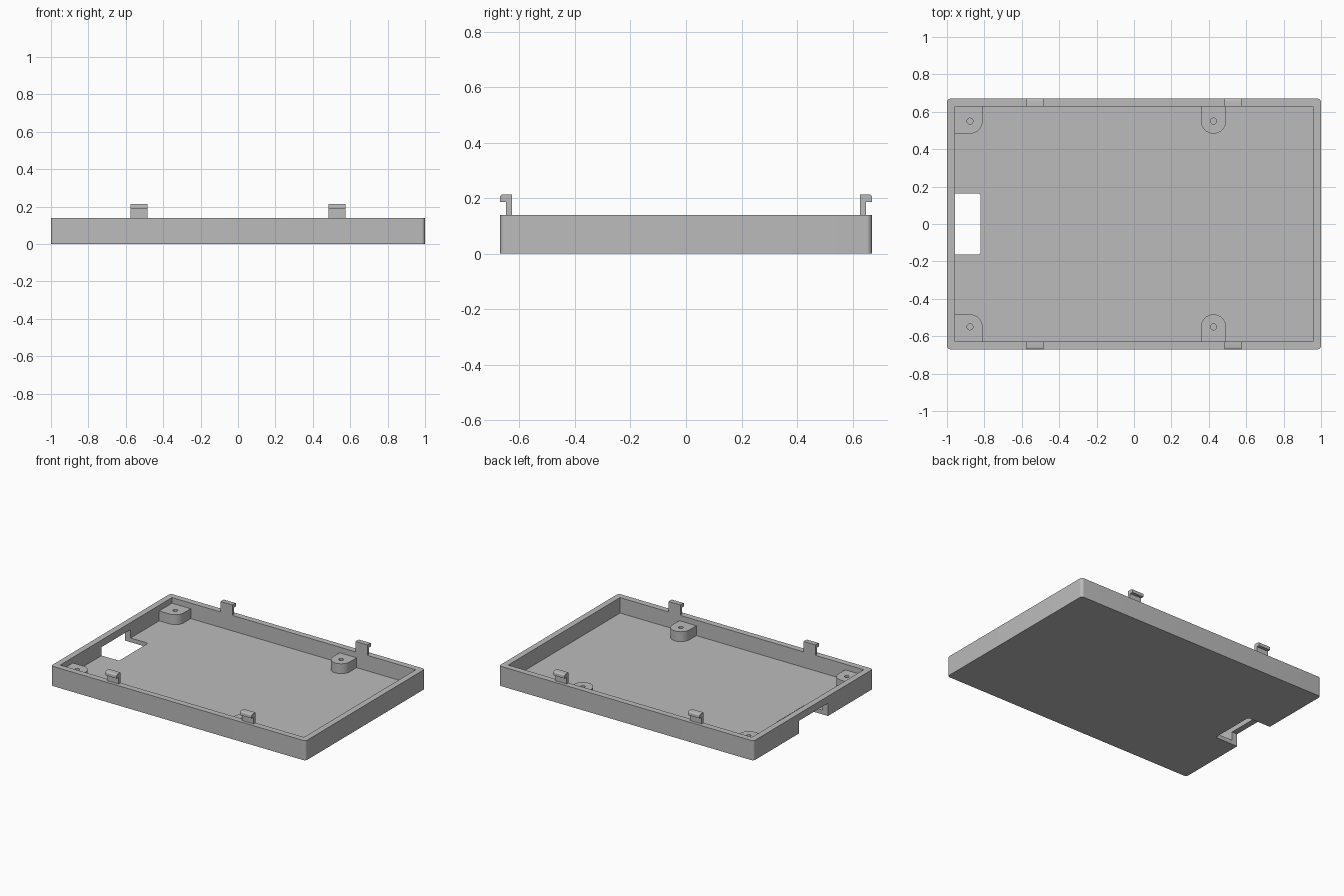
import bpy, bmesh, math
from mathutils import Vector

cube = bpy.data.objects.get("Cube")
if cube:
    bpy.data.objects.remove(cube, do_unlink=True)

# Overall sizes
HX, HY, WALL = 1.0, 0.67, 0.043
IX, IY = HX - WALL, HY - WALL
RIM, FLOOR, BOSS_TOP = 0.14, 0.03, 0.1
BOSS_R, BOSS_Y = 0.067, 0.55

grey = bpy.data.materials.new("plain grey")
grey.use_nodes = True
colour = (0.5, 0.5, 0.5, 1)
grey.diffuse_color = colour
grey.node_tree.nodes["Principled BSDF"].inputs["Base Color"].default_value = colour


def rounded(corners, steps=8):
    """Outline from (x, y, radius) right-angled corners."""
    out = []
    for i, (x, y, r) in enumerate(corners):
        p = Vector((x, y))
        if r == 0:
            out.append(p)
            continue
        a = (Vector(corners[i - 1][:2]) - p).normalized()
        b = (Vector(corners[(i + 1) % len(corners)][:2]) - p).normalized()
        centre = p + r * (a + b)
        for k in range(steps + 1):
            t = math.pi / 2 * k / steps
            out.append(centre - r * (b * math.cos(t) + a * math.sin(t)))
    return out


def box_outline(x0, x1, y0, y1, radii=(0, 0, 0, 0)):
    xy = ((x0, y0), (x1, y0), (x1, y1), (x0, y1))
    return rounded([(x, y, r) for (x, y), r in zip(xy, radii)])


def prism(name, outline, low, high, place=lambda u, v, w: (u, v, w)):
    """Extrude an outline from low to high along the third direction."""
    bm = bmesh.new()
    face = bm.faces.new([bm.verts.new(place(u, v, low)) for u, v in outline])
    top = bmesh.ops.extrude_face_region(bm, geom=[face])["geom"]
    shift = Vector(place(0, 0, high)) - Vector(place(0, 0, low))
    bmesh.ops.translate(bm, vec=shift,
                        verts=[g for g in top if isinstance(g, bmesh.types.BMVert)])
    bmesh.ops.recalc_face_normals(bm, faces=bm.faces)
    mesh = bpy.data.meshes.new(name)
    bm.to_mesh(mesh)
    bm.free()
    mesh.materials.append(grey)
    obj = bpy.data.objects.new(name, mesh)
    bpy.context.collection.objects.link(obj)
    return obj


def cut(obj, cutter):
    """Subtract the cutter, then discard it."""
    mod = obj.modifiers.new("cut", "BOOLEAN")
    mod.operation, mod.solver, mod.object = "DIFFERENCE", "EXACT", cutter
    bpy.context.view_layer.update()
    graph = bpy.context.evaluated_depsgraph_get()
    mesh = bpy.data.meshes.new_from_object(obj.evaluated_get(graph))
    obj.modifiers.clear()
    obj.data = mesh
    bpy.data.objects.remove(cutter, do_unlink=True)


def finish(obj):
    bpy.ops.object.select_all(action="DESELECT")
    obj.select_set(True)
    bpy.context.view_layer.objects.active = obj
    bpy.ops.object.shade_smooth_by_angle(angle=math.radians(30))


# Open tray with a port opening through the floor and the right wall
tray = prism("tray", box_outline(-HX, HX, -HY, HY, (0.02,) * 4), 0, RIM)
cut(tray, prism("cavity", box_outline(-IX, IX, -IY, IY), FLOOR, RIM + 0.1))
cut(tray, prism("port", box_outline(-HX - 0.1, -0.82, -0.163, 0.163,
                                    (0, 0.015, 0.015, 0)), -0.1, 0.09))
finish(tray)

# Screw bosses: two in the corners, two rounded ones along the long walls
SINK = 0.01
for side, word in ((-1, "front"), (1, "back")):
    for cx, kind in ((-0.877, "corner"), (0.425, "wall")):
        corner = kind == "corner"
        x0 = -IX - SINK if corner else cx - BOSS_R
        outline = box_outline(x0, cx + BOSS_R, BOSS_Y - BOSS_R, IY + SINK,
                              (0 if corner else BOSS_R, BOSS_R, 0, 0))
        flip = lambda u, v, w: (u, side * v, w)
        boss = prism(f"{word}_{kind}_boss", outline, FLOOR - SINK, BOSS_TOP, flip)
        r = 0.016
        hole = box_outline(cx - r, cx + r, BOSS_Y - r, BOSS_Y + r, (r,) * 4)
        cut(boss, prism("screw_hole", hole, 0, RIM, flip))
        finish(boss)

# Snap clips: a thin stem with an outward hook, on both long walls
clip_profile = rounded([
    (IY, RIM - SINK, 0), (IY + 0.021, RIM - SINK, 0), (IY + 0.021, 0.187, 0),
    (HY, 0.187, 0), (HY, 0.214, 0.01), (IY, 0.214, 0)], 4)
for side, word in ((-1, "front"), (1, "back")):
    for cx, hand in ((-0.53, "right"), (0.53, "left")):
        clip = prism(f"{word}_{hand}_clip", clip_profile, cx - 0.046, cx + 0.046,
                     lambda u, v, w: (w, side * u, v))
        finish(clip)
